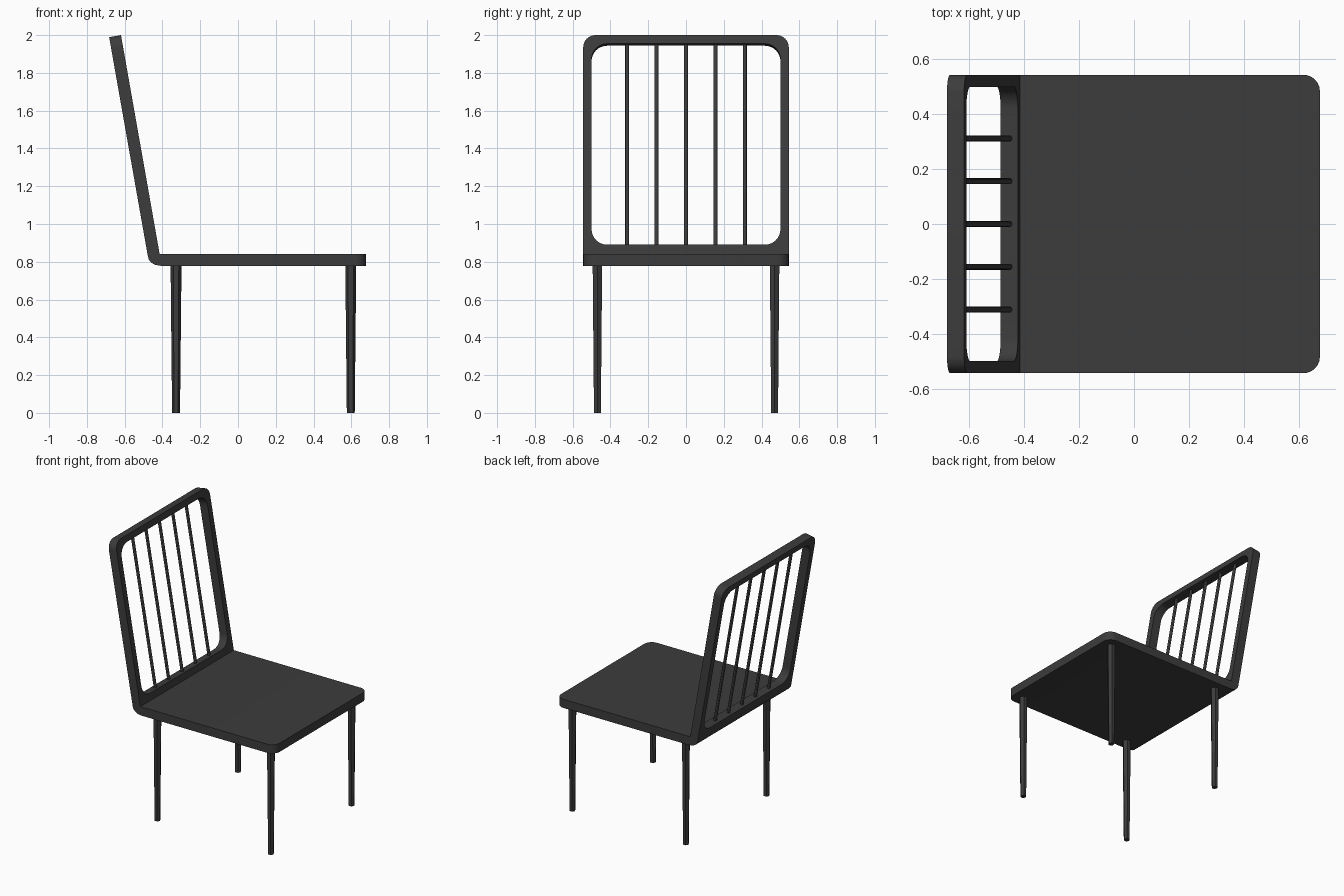
import bpy, bmesh, math
from mathutils import Vector

if "Cube" in bpy.data.objects:
    bpy.data.objects.remove(bpy.data.objects["Cube"])

charcoal = bpy.data.materials.new("charcoal")
charcoal.diffuse_color = (0.045, 0.045, 0.045, 1)
charcoal.use_nodes = True
charcoal.node_tree.nodes["Principled BSDF"].inputs["Base Color"].default_value = charcoal.diffuse_color


def finish(name, bm, smooth=True):
    """Turn a bmesh into a named, coloured object."""
    bmesh.ops.remove_doubles(bm, verts=bm.verts, dist=1e-5)
    bmesh.ops.recalc_face_normals(bm, faces=bm.faces)
    mesh = bpy.data.meshes.new(name)
    bm.to_mesh(mesh)
    bm.free()
    mesh.materials.append(charcoal)
    obj = bpy.data.objects.new(name, mesh)
    bpy.context.collection.objects.link(obj)
    if smooth:
        bpy.ops.object.select_all(action='DESELECT')
        obj.select_set(True)
        bpy.context.view_layer.objects.active = obj
        bpy.ops.object.shade_smooth_by_angle(angle=math.radians(30))
    return obj


def rod(name, start, end, r1, r2, sides, smooth):
    """Straight tapered rod; the first corner points along x."""
    bm = bmesh.new()
    rings = []
    for p, r in ((start, r1), (end, r2)):
        rings.append([bm.verts.new((p.x + r * math.cos(a), p.y + r * math.sin(a), p.z))
                      for a in (math.tau * i / sides for i in range(sides))])
    for i in range(sides):
        j = (i + 1) % sides
        bm.faces.new((rings[0][i], rings[0][j], rings[1][j], rings[1][i]))
    bm.faces.new(rings[0])
    bm.faces.new(rings[1])
    return finish(name, bm, smooth)


HALF = 0.544                       # half width of seat and back
THICK = 0.0635
UP = Vector((-0.174, 0, 0.985)).normalized()       # slope of the back
FRONT = Vector((UP.z, 0, -UP.x))                   # forward normal of the back
BASE = Vector((-0.415, 0, 0.842))                  # where back meets seat
rear = BASE - FRONT * THICK

# Seat: side profile with a curved rear underside, extruded across the width
profile = [(0.678, 0.778), (0.678, BASE.z), (BASE.x, BASE.z), (rear.x, rear.z),
           (-0.473, 0.813), (-0.460, 0.796), (-0.440, 0.784), (-0.405, 0.778)]
bm = bmesh.new()
face = bm.faces.new([bm.verts.new((x, -HALF, z)) for x, z in profile])
ext = bmesh.ops.extrude_face_region(bm, geom=[face])
bmesh.ops.translate(bm, vec=(0, 2 * HALF, 0),
                    verts=[v for v in ext["geom"] if isinstance(v, bmesh.types.BMVert)])
corners = [e for e in bm.edges if all(v.co.x > 0.67 for v in e.verts)
           and abs(e.verts[0].co.y - e.verts[1].co.y) < 0.01]
bmesh.ops.bevel(bm, geom=corners, offset=0.06, segments=6, profile=0.5, affect='EDGES')
finish("seat", bm)


# Back frame: rounded panel with a rounded opening
def rounded(half, low, high, r_low, r_high, n=8):
    pts = []
    for k, (sx, v, r) in enumerate(((1, high, r_high), (-1, high, r_high),
                                    (-1, low, r_low), (1, low, r_low))):
        cy, cv = sx * (half - r), v + (r if k > 1 else -r)
        for i in range(n + 1):
            a = math.pi / 2 * (k + i / n)
            pts.append((cy + r * math.cos(a), cv + r * math.sin(a)))
    return pts


def place(y, v, depth):
    return BASE + UP * v + FRONT * depth + Vector((0, y, 0))


LOW, HIGH, TOP = 0.049, 1.130, 1.176
outer = rounded(HALF, 0, TOP, 0, 0.065)
inner = rounded(0.50, LOW, HIGH, 0.083, 0.083)
bm = bmesh.new()
loops = [[bm.verts.new(place(y, v, d)) for y, v in pts]
         for pts, d in ((outer, 0), (inner, 0), (inner, -THICK), (outer, -THICK))]
count = len(outer)
for a in range(4):
    b = (a + 1) % 4
    for i in range(count):
        j = (i + 1) % count
        bm.faces.new((loops[a][i], loops[a][j], loops[b][j], loops[b][i]))
bmesh.ops.dissolve_degenerate(bm, dist=1e-5, edges=bm.edges)
finish("back_frame", bm)

# Spindles inside the opening
for i in range(-2, 3):
    y = i * 0.156
    rod(f"spindle_{i + 3}", place(y, LOW - 0.01, -THICK / 2),
        place(y, HIGH + 0.01, -THICK / 2), 0.011, 0.011, 12, True)

# Tapered six-sided legs
for label, x in (("rear", -0.328), ("front", 0.597)):
    for side, y in (("near", -0.469), ("far", 0.469)):
        rod(f"{label}_leg_{side}", Vector((x, y, 0)), Vector((x, y, 0.785)),
            0.021, 0.029, 6, False)
